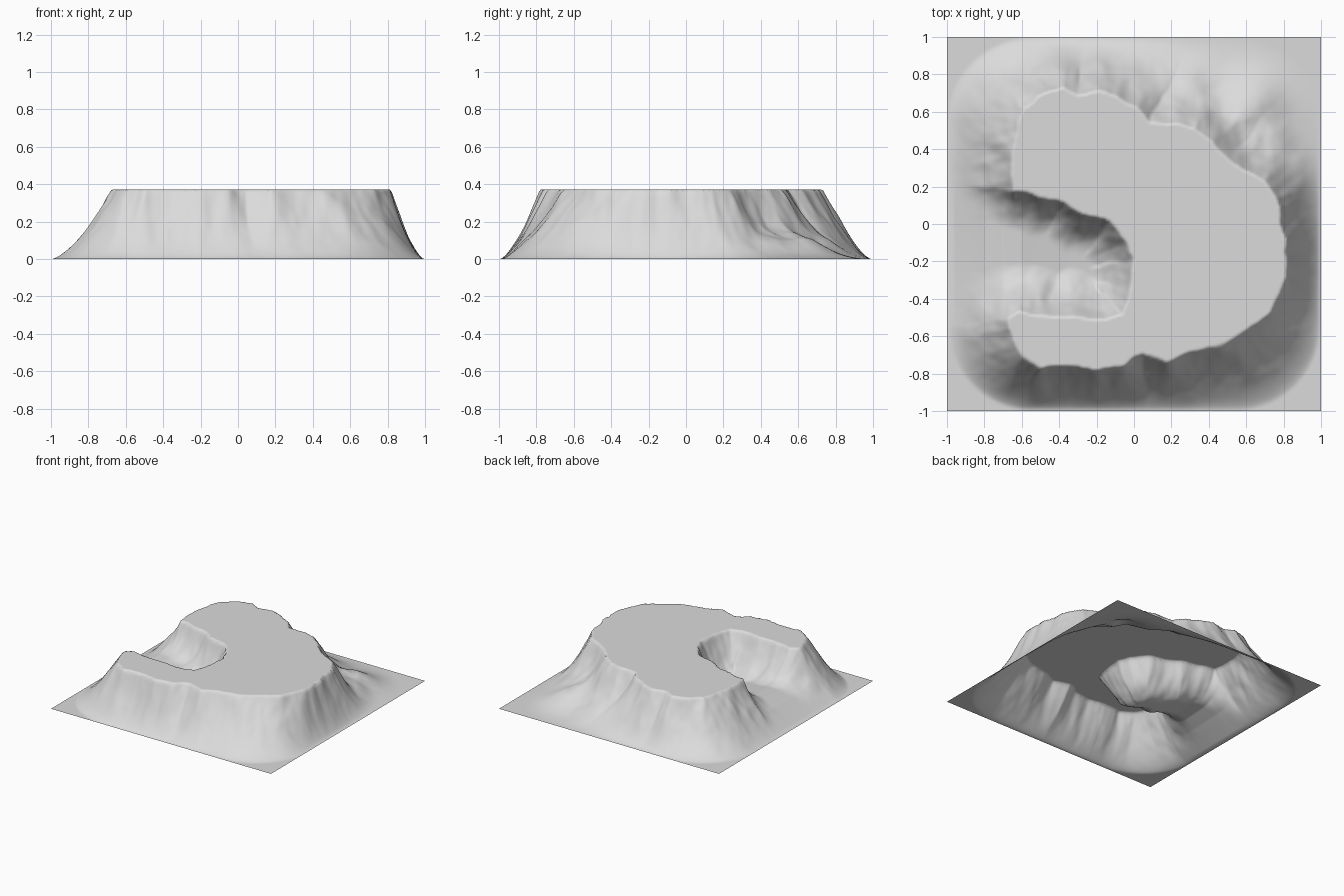
import bpy, bmesh, math
from mathutils import Vector, noise

if "Cube" in bpy.data.objects:
    bpy.data.objects.remove(bpy.data.objects["Cube"])

TOP = 0.372      # plateau height
N = 180          # grid divisions

# Rim of the flat plateau, clockwise from the west
MESA = [(-.64, .2), (-.66, .35), (-.63, .5), (-.58, .63), (-.47, .70), (-.38, .735), (-.3, .69),
        (-.2, .715), (-.1, .69), (0, .62), (.08, .53), (.2, .53), (.33, .52), (.42, .44),
        (.5, .33), (.6, .28), (.7, .23), (.77, .15), (.79, 0), (.81, -.1), (.81, -.25),
        (.78, -.38), (.72, -.48), (.6, -.58), (.45, -.65), (.25, -.70), (.18, -.74),
        (.05, -.69), (-.05, -.75), (-.2, -.775), (-.35, -.75), (-.5, -.765), (-.6, -.72),
        (-.64, -.65), (-.67, -.55)]

# Rim of the canyon that opens to the west
CANYON = [(-1.5, -.65), (-.8, -.53), (-.62, -.47), (-.45, -.50), (-.15, -.51), (-.06, -.47),
          (-.02, -.35), (0, -.2), (-.05, -.08), (-.13, .01), (-.3, .07), (-.38, .12),
          (-.5, .15), (-.62, .18), (-.8, .19), (-1.5, .35)]

# Canyon floor heights from west to east
FLOOR = [(-1.1, 0), (-.97, .005), (-.9, .045), (-.8, .10), (-.7, .14), (-.6, .145),
         (-.35, .11), (-.15, .09), (1, .09)]


def nearest(poly, x, y):
    """Inside flag, distance and closest point on a closed outline."""
    best, point, inside = 1e9, (0, 0), False
    for i, (ax, ay) in enumerate(poly):
        bx, by = poly[i - 1]
        dx, dy = bx - ax, by - ay
        t = max(0, min(1, ((x - ax) * dx + (y - ay) * dy) / (dx * dx + dy * dy)))
        px, py = ax + t * dx, ay + t * dy
        d = (x - px) ** 2 + (y - py) ** 2
        if d < best:
            best, point = d, (px, py)
        if (ay > y) != (by > y) and x < ax + (y - ay) * dx / dy:
            inside = not inside
    return inside, math.sqrt(best), point


def wobble(x, y, freq, seed):
    return noise.noise(Vector((x * freq, y * freq, seed)))


def gauss(x, y, cx, cy, r):
    return math.exp(-((x - cx) ** 2 + (y - cy) ** 2) / (r * r))


def floor_height(x, y):
    for (x0, z0), (x1, z1) in zip(FLOOR, FLOOR[1:]):
        if x <= x1:
            z = z0 + (z1 - z0) * (x - x0) / (x1 - x0)
            # floor tilts gently down to the south
            return z * (1 + .5 * max(-.25, min(.25, y + .2)))
    return FLOOR[-1][1]


def base_distance(x, y, half=.995, r=.45):
    """Distance inwards from the rounded-square foot of the hill."""
    qx, qy = abs(x) - half + r, abs(y) - half + r
    return r - math.hypot(max(qx, 0), max(qy, 0)) - min(max(qx, qy), 0)


def height(x, y):
    # Slightly ragged rims
    u = x + .018 * wobble(x, y, 9, 1.3) + .006 * wobble(x, y, 20, 2.1)
    v = y + .018 * wobble(x, y, 9, 7.7) + .006 * wobble(x, y, 20, 4.6)
    # Outer slopes: steep at the rim, flaring at the foot, with worn ribs
    inside, d, (px, py) = nearest(MESA, u, v)
    z = TOP
    if not inside:
        out = base_distance(x, y)
        if out <= 0:
            return 0.0
        t = d / (d + out)
        shelf = gauss(x, y, .58, .62, .33)
        north = gauss(x, y, -.2, .85, .5)
        power = 1.43 + 1.9 * shelf + .15 * north
        rib = wobble(px, py, 7, 3.1) * (.10 + .10 * max(shelf, north))
        z = TOP * (1 - t) ** power * (1 + rib * math.sin(math.pi * t))
        # Low mounds beyond the gully at the back right corner
        mounds = (.075 * gauss(x, y, .67, .67, .17) + .03 * gauss(x, y, .3, .78, .11)
                  + .03 * gauss(x, y, .76, .47, .09))
        z += mounds * min(1, 2 * (1 - t)) * min(1, 3 * t)
    # Canyon: bowl with a steep north wall and a floor dropping at the mouth
    inside, d, (px, py) = nearest(CANYON, u, v)
    if inside:
        side = max(0, min(1, (-.1 - py) / .3))
        width = (.22 + .04 * side) * (1 + .2 * wobble(px, py, 8, 5.5))
        k = 1 - max(0, 1 - d / width) ** (2.2 - .4 * side)
        z += (min(z, floor_height(x, y)) - z) * k
    return max(0.0, min(TOP, z))


# Terrain sheet
bm = bmesh.new()
bmesh.ops.create_grid(bm, x_segments=N, y_segments=N, size=1)
for vert in bm.verts:
    vert.co.z = height(vert.co.x, vert.co.y)
for face in bm.faces:
    face.smooth = True
mesh = bpy.data.meshes.new("plateau_terrain")
bm.to_mesh(mesh)
bm.free()
terrain = bpy.data.objects.new("plateau_terrain", mesh)
bpy.context.collection.objects.link(terrain)

# Single stone colour
stone = bpy.data.materials.new("light_grey_stone")
stone.diffuse_color = (.71, .71, .71, 1)
stone.use_nodes = True
stone.node_tree.nodes["Principled BSDF"].inputs["Base Color"].default_value = stone.diffuse_color
mesh.materials.append(stone)
